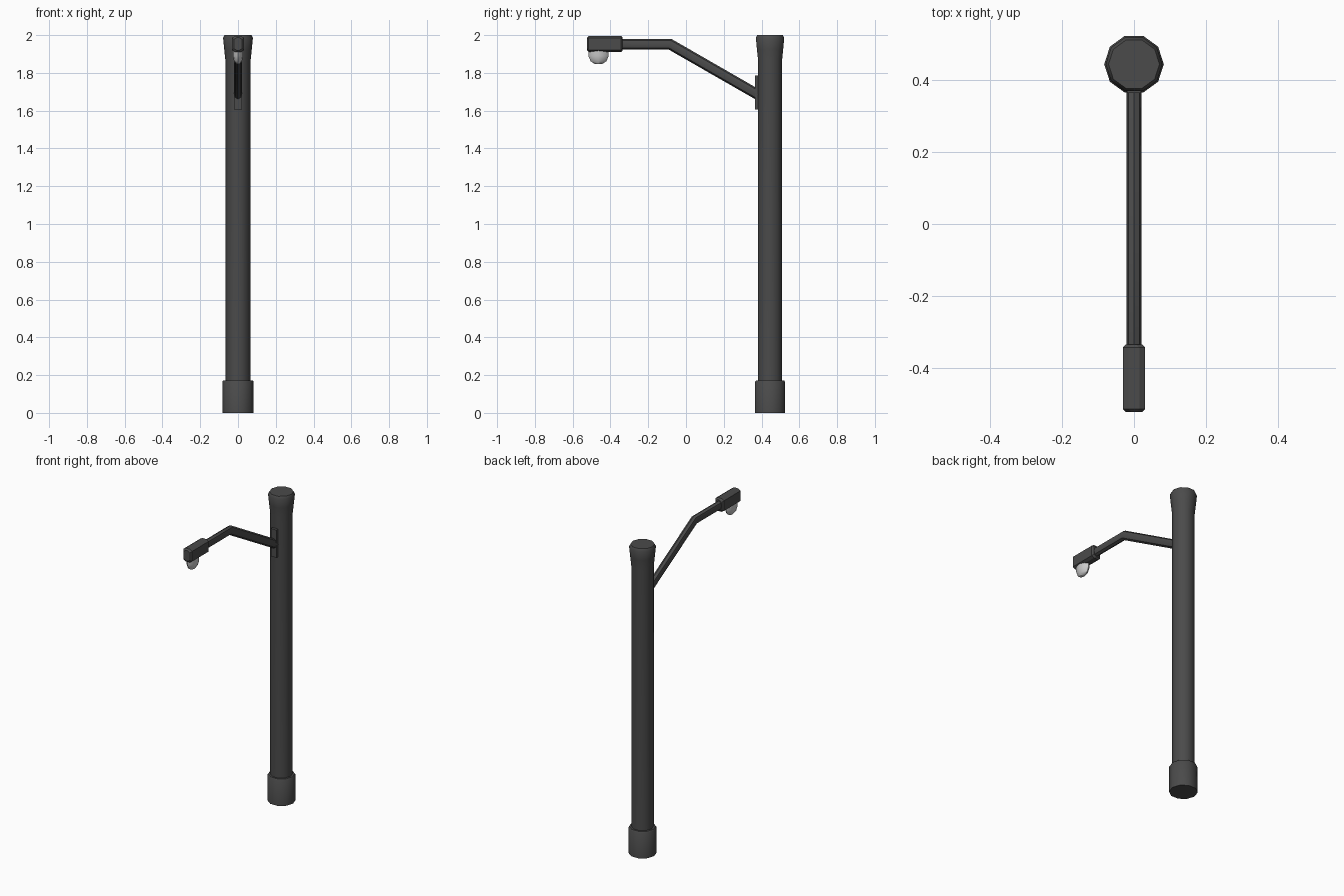
import bpy, bmesh, math
from math import cos, sin, pi

if "Cube" in bpy.data.objects:
    bpy.data.objects.remove(bpy.data.objects["Cube"])

def material(name, v):
    m = bpy.data.materials.new(name)
    m.diffuse_color = (v, v, v, 1)
    m.use_nodes = True
    m.node_tree.nodes["Principled BSDF"].inputs["Base Color"].default_value = m.diffuse_color
    return m

DARK = material("dark_metal", 0.07)
GLASS = material("lamp_glass", 0.7)
POLE_Y = 0.445

def loft(name, rings, mat, smooth=None):
    """Skin a list of equal-length point rings and cap both ends."""
    bm = bmesh.new()
    vs = [[bm.verts.new(p) for p in r] for r in rings]
    n = len(vs[0])
    for a, b in zip(vs, vs[1:]):
        for i in range(n):
            j = (i + 1) % n
            bm.faces.new((a[i], a[j], b[j], b[i]))
    bm.faces.new(vs[0][::-1])
    bm.faces.new(vs[-1])
    bmesh.ops.recalc_face_normals(bm, faces=bm.faces)
    me = bpy.data.meshes.new(name)
    bm.to_mesh(me)
    bm.free()
    me.materials.append(mat)
    ob = bpy.data.objects.new(name, me)
    bpy.context.collection.objects.link(ob)
    if smooth:
        bpy.ops.object.select_all(action='DESELECT')
        ob.select_set(True)
        bpy.context.view_layer.objects.active = ob
        bpy.ops.object.shade_smooth_by_angle(angle=math.radians(smooth))
    return ob

def disc(rx, ry, y, z, n=10, phase=0):
    return [(rx * cos(2 * pi * i / n + phase), y + ry * sin(2 * pi * i / n + phase), z)
            for i in range(n)]

def lathe(name, profile):
    return loft(name, [disc(r, r, POLE_Y, z) for r, z in profile], DARK, 40)

# Ten-sided base collar and shaft with flared top
lathe("base_collar", [(0.083, 0), (0.083, 0.165), (0.078, 0.172)])
lathe("pole", [(0.066, 0.16), (0.066, 1.86), (0.073, 1.925), (0.079, 1.985), (0.071, 2.0)])

# Mounting plate on the pole
def rect(y, hx, z0, z1):
    return [(-hx, y, z0), (hx, y, z0), (hx, y, z1), (-hx, y, z1)]
loft("mounting_plate", [rect(0.39, 0.02, 1.605, 1.785), rect(0.365, 0.02, 1.605, 1.785)], DARK)

# Bent arm: oval tube, vertical slices keep the bend mitred
def oval(y, z, hz, shear=0):
    return [(0.021 * cos(a), y + shear * hz * sin(a), z + hz * sin(a))
            for a in (2 * pi * i / 8 for i in range(8))]
loft("arm", [oval(0.385, 1.682, 0.032), oval(-0.085, 1.952, 0.028, 0.27),
             oval(-0.35, 1.952, 0.028)], DARK, 40)

# Lamp head: chamfered box with bevelled ends
def octagon(y, hx, hz, cx, cz, z=1.953):
    q = [(hx, hz - cz), (hx - cx, hz)]
    pts = q + [(-x, h) for x, h in q[::-1]]
    pts += [(-x, -h) for x, h in pts]
    return [(x, y, z + h) for x, h in pts]
loft("lamp_head", [octagon(y, 0.031 - d, 0.043 - d, 0.016, 0.010)
                   for y, d in ((-0.335, 0.009), (-0.344, 0), (-0.515, 0), (-0.524, 0.009))], DARK)

# Bulb: low-poly stretched bowl under the head
loft("bulb", [disc(0.027 * s, 0.054 * s, -0.463, z, 8, pi / 8 * 0)
              for s, z in ((1, 1.93), (1, 1.89), (0.78, 1.862), (0.4, 1.848))], GLASS, 50)
